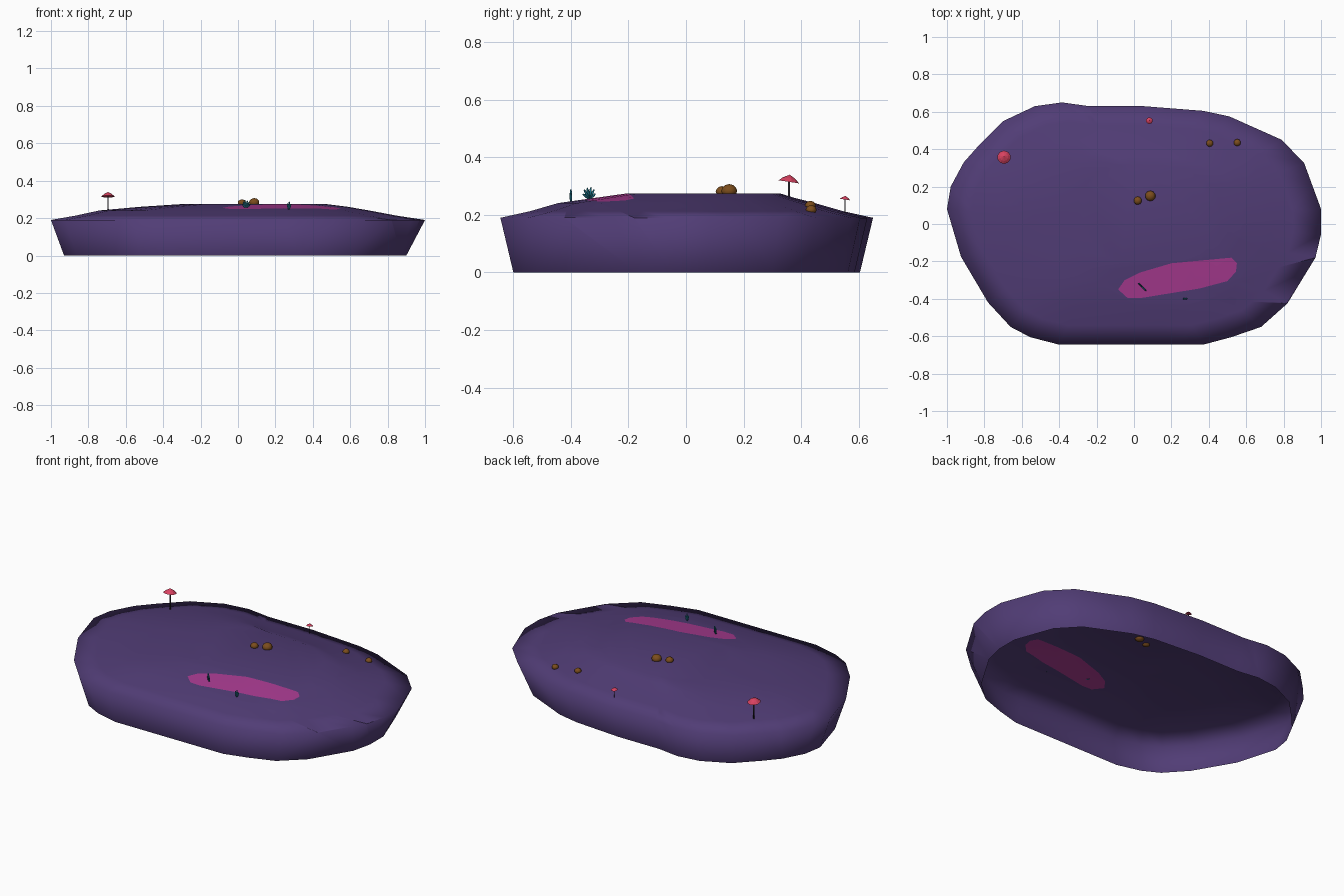
import bpy, bmesh, math
from mathutils import Vector, Matrix
from mathutils.bvhtree import BVHTree

cube = bpy.data.objects.get("Cube")
if cube:
    bpy.data.objects.remove(cube, do_unlink=True)


def material(name, r, g, b):
    m = bpy.data.materials.new(name)
    m.diffuse_color = (r, g, b, 1)
    m.use_nodes = True
    bsdf = next(n for n in m.node_tree.nodes if n.type == 'BSDF_PRINCIPLED')
    bsdf.inputs["Base Color"].default_value = (r, g, b, 1)
    return m


PURPLE = material("purple ground", .082, .046, .18)
PINK = material("pink patch", .39, .043, .28)
RED = material("red cap", .7, .055, .12)
DARK = material("dark stem", .03, .025, .035)
BROWN = material("brown rock", .2, .075, .012)
TEAL = material("teal plant", .012, .17, .24)


def finish(bm, name, mats, smooth=True):
    mesh = bpy.data.meshes.new(name)
    for f in bm.faces:
        f.smooth = smooth
    bm.to_mesh(mesh)
    bm.free()
    for m in mats:
        mesh.materials.append(m)
    ob = bpy.data.objects.new(name, mesh)
    bpy.context.collection.objects.link(ob)
    return ob


# Island shell: one outline, lofted through scaled rings, open underneath
OUTLINE = [(-1, .08), (-.925, -.175), (-.78, -.42), (-.66, -.55), (-.555, -.605),
           (-.4, -.645), (.37, -.645), (.52, -.605), (.68, -.55), (.82, -.425),
           (.97, -.18), (1, -.055), (1, .08), (.91, .325), (.79, .45), (.51, .575),
           (.37, .605), (.05, .63), (-.24, .63), (-.385, .65), (-.53, .63),
           (-.7, .55), (-.83, .42), (-.91, .33), (-.98, .2)]
# centre x, centre y, scale x, scale y, height
RINGS = [(-.015, 0, .915, .93, 0), (0, 0, 1, 1, .19), (-.01, 0, .86, .84, .213),
         (-.02, 0, .72, .69, .241), (.03, .03, .56, .53, .26), (.085, .06, .385, .41, .275)]
bm = bmesh.new()
loops = [[bm.verts.new((cx + x * sx, cy + y * sy, z)) for x, y in OUTLINE]
         for cx, cy, sx, sy, z in RINGS]
n = len(OUTLINE)
for low, high in zip(loops, loops[1:]):
    for i in range(n):
        j = (i + 1) % n
        bm.faces.new((low[i], low[j], high[j], high[i]))
bm.faces.new(loops[-1])
bm.normal_update()
ground = BVHTree.FromBMesh(bm)

# Pink patch: cut the top along each side of a convex outline
PATCH = [(-.085, -.35), (-.035, -.395), (.03, -.397), (.35, -.345), (.5, -.305),
         (.545, -.255), (.55, -.21), (.52, -.18), (.2, -.21), (.03, -.26), (-.05, -.3)]
inside = [f for f in bm.faces if min(v.co.z for v in f.verts) > .18]
for a, b in zip(PATCH, PATCH[1:] + PATCH[:1]):
    point = Vector((*a, 0))
    normal = Vector((b[1] - a[1], a[0] - b[0], 0)).normalized()
    edges = list({e for f in inside for e in f.edges})
    verts = list({v for f in inside for v in f.verts})
    cut = bmesh.ops.bisect_plane(bm, geom=verts + edges + inside, dist=1e-5,
                                 plane_co=point, plane_no=normal)
    inside = [f for f in cut['geom'] if isinstance(f, bmesh.types.BMFace)
              and (f.calc_center_median() - point).dot(normal) < 0]
for f in inside:
    f.material_index = 1
finish(bm, "island", [PURPLE, PINK])


def height(x, y):
    return ground.ray_cast(Vector((x, y, 1)), Vector((0, 0, -1)))[0].z


# Rocks: slightly flattened balls
for i, (x, y, r) in enumerate([(.02, .125, .022), (.087, .15, .028),
                               (.405, .432, .019), (.552, .435, .019)]):
    bm = bmesh.new()
    bmesh.ops.create_icosphere(bm, subdivisions=2, radius=r)
    rock = finish(bm, f"rock_{i + 1}", [BROWN])
    rock.location = (x, y, height(x, y) + r * .3)
    rock.scale.z = .85


# Mushrooms: thin stem under a tilted cone cap
def mushroom(name, x, y, top, r):
    base = height(x, y) - .005
    tall = top - r * .5 - base
    bm = bmesh.new()
    bmesh.ops.create_cone(bm, cap_ends=True, segments=8, radius1=r * .12, radius2=r * .09,
                          depth=tall, matrix=Matrix.Translation((x, y, base + tall / 2)))
    finish(bm, name + "_stem", [DARK])
    bm = bmesh.new()
    low = bmesh.ops.create_cone(bm, cap_ends=True, segments=10, radius1=r,
                                radius2=r * .62, depth=r * .35)
    rim = [f for f in bm.faces if f.normal.z > .9]
    tip = bmesh.ops.poke(bm, faces=rim)['verts']
    tip[0].co.z += r * .35
    cap = finish(bm, name + "_cap", [RED], False)
    cap.location = (x, y, top - r * .52)
    cap.rotation_euler = (-.15, 0, 0)


mushroom("large_mushroom", -.695, .358, .34, .036)
mushroom("small_mushroom", .082, .553, .266, .018)


# Fan plants: rounded fingers spreading in one upright plane
def plant(name, x, y, turn, fingers):
    bm = bmesh.new()
    for lean, length in fingers:
        bmesh.ops.create_uvsphere(
            bm, u_segments=8, v_segments=6, radius=1,
            matrix=Matrix.Rotation(lean, 4, 'Y') @ Matrix.Translation((0, 0, length / 2))
            @ Matrix.Diagonal((.0045, .0045, length / 2, 1)))
    ob = finish(bm, name, [TEAL])
    ob.location = (x, y, height(x, y) - .002)
    ob.rotation_euler.z = turn


plant("large_plant", .043, -.336, -math.pi / 4,
      [(-1, .036), (-.6, .042), (-.2, .044), (.25, .042), (.65, .044), (1.05, .038)])
plant("small_plant", .272, -.4, 0, [(-.25, .036), (.05, .046), (.35, .034)])
